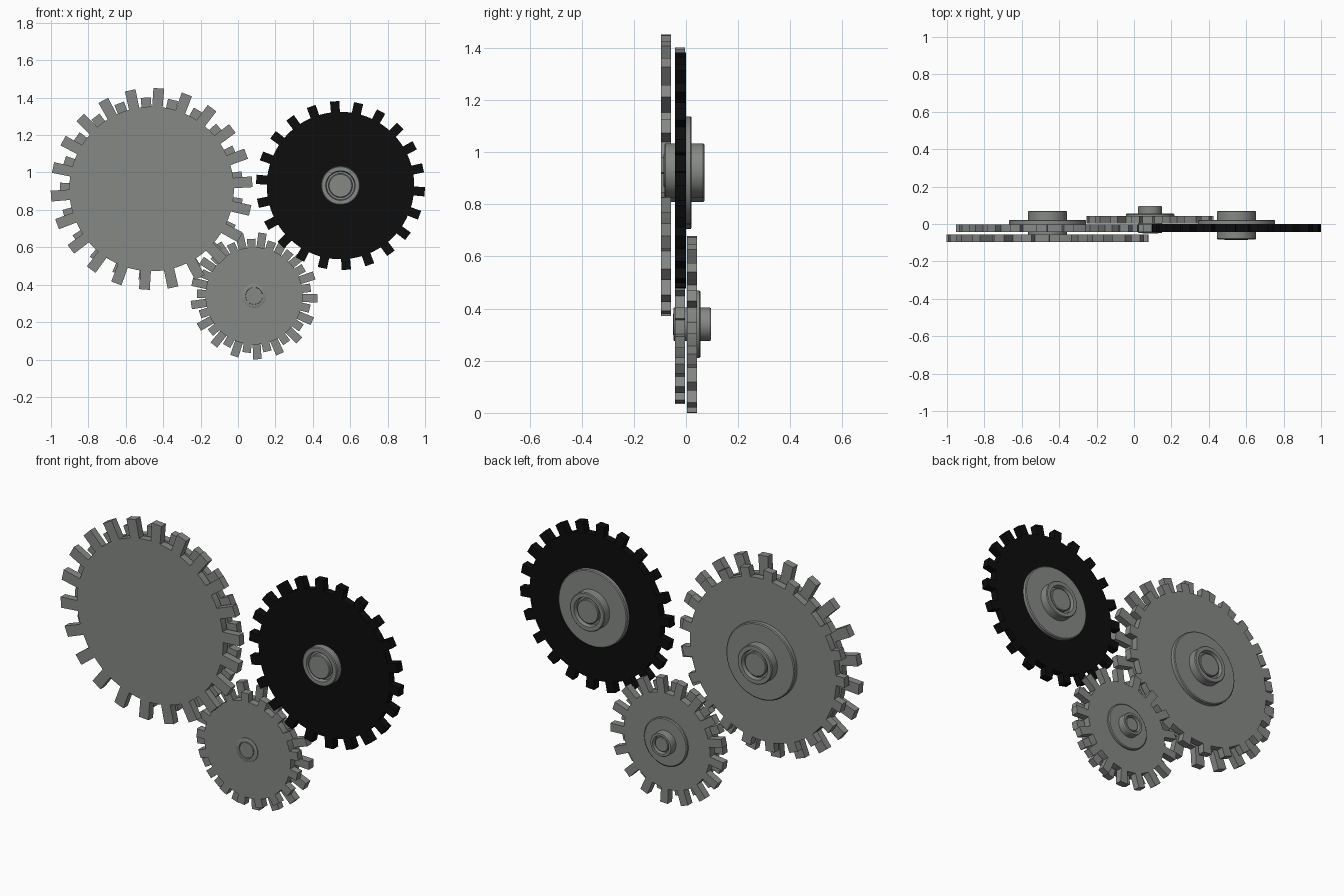
import bpy, bmesh
from math import sin, cos, pi, radians, asin

if "Cube" in bpy.data.objects:
    bpy.data.objects.remove(bpy.data.objects["Cube"])


def material(name, c):
    m = bpy.data.materials.new(name)
    m.diffuse_color = (*c, 1)
    m.use_nodes = True
    m.node_tree.nodes["Principled BSDF"].inputs["Base Color"].default_value = m.diffuse_color
    return m


STEEL = material("grey steel", (0.24, 0.25, 0.24))
BLACK = material("black", (0.004, 0.004, 0.004))


def finish(name, bm, mat, smooth=True):
    bmesh.ops.recalc_face_normals(bm, faces=bm.faces[:])
    me = bpy.data.meshes.new(name)
    bm.to_mesh(me)
    bm.free()
    ob = bpy.data.objects.new(name, me)
    bpy.context.collection.objects.link(ob)
    me.materials.append(mat)
    if smooth:
        bpy.ops.object.select_all(action='DESELECT')
        ob.select_set(True)
        bpy.context.view_layer.objects.active = ob
        bpy.ops.object.shade_smooth_by_angle(angle=radians(30))
    return ob


def gear(name, center, teeth, offset, root, tip, width, y0, y1, mat):
    """Toothed disc in the xz plane; offset is degrees clockwise from the top."""
    pts = []
    step = 2 * pi / teeth
    hr, ht = asin(width * 0.48 / root), asin(width * 0.5 / tip)
    for i in range(teeth):
        a = radians(offset) + i * step
        pts += [(root, a - hr), (tip, a - ht), (tip, a + ht), (root, a + hr)]
        gap = step - 2 * hr
        pts += [(root, a + hr + gap * k / 3) for k in (1, 2)]
    cx, cz = center
    bm = bmesh.new()
    rings = [[bm.verts.new((cx + r * sin(a), y, cz + r * cos(a))) for r, a in pts]
             for y in (y0, y1)]
    bm.faces.new(rings[0])
    bm.faces.new(rings[1])
    n = len(pts)
    for i in range(n):
        j = (i + 1) % n
        bm.faces.new((rings[0][i], rings[0][j], rings[1][j], rings[1][i]))
    return finish(name, bm, mat, False)


def lathe(name, center, profile, mat, segs=64):
    """Turn a (radius, y) profile about the y axis and cap both ends."""
    cx, cz = center
    bm = bmesh.new()
    rings = [[bm.verts.new((cx + r * sin(2 * pi * i / segs), y,
                            cz + r * cos(2 * pi * i / segs)))
              for i in range(segs)] for r, y in profile]
    bm.faces.new(rings[0])
    bm.faces.new(rings[-1])
    for a, b in zip(rings, rings[1:]):
        for i in range(segs):
            j = (i + 1) % segs
            bm.faces.new((a[i], a[j], b[j], b[i]))
    return finish(name, bm, mat)


def boss(r, y_base, y_end, pin_end):
    """Hub profile: outer collar, narrow groove and a shaft pin in the middle."""
    s = 1 if y_end > y_base else -1
    return [(r, y_base), (r, y_end - s * 0.004), (r * 0.96, y_end), (r * 0.76, y_end),
            (r * 0.72, y_end - s * 0.022), (r * 0.62, y_end - s * 0.022),
            (r * 0.62, pin_end - s * 0.003), (r * 0.58, pin_end)]


def flange(r, y0, y1):
    return [(r, y0), (r, y1 - 0.004), (r - 0.005, y1)]


LARGE, DARK, SMALL = (-0.462, 0.912), (0.548, 0.93), (0.086, 0.34)

# large double gear
gear("large_gear_front", LARGE, 22, 4.1, 0.44, 0.54, 0.058, -0.096, -0.057, STEEL)
gear("large_gear_back", LARGE, 21, -3.6, 0.44, 0.49, 0.055, -0.042, -0.003, STEEL)
lathe("large_gear_spacer", LARGE, [(0.104, -0.06), (0.104, -0.04)], STEEL)
lathe("large_gear_flange", LARGE, flange(0.206, -0.004, 0.022), STEEL)
lathe("large_gear_hub", LARGE, boss(0.104, 0.02, 0.07, 0.064), STEEL)

# black single gear with hubs on both sides
gear("black_gear", DARK, 22, 12.4, 0.394, 0.452, 0.05, -0.042, 0.0, BLACK)
lathe("black_gear_flange", DARK, flange(0.207, -0.002, 0.022), STEEL)
lathe("black_gear_back_hub", DARK, boss(0.104, 0.02, 0.07, 0.064), STEEL)
lathe("black_gear_front_hub", DARK, boss(0.104, -0.04, -0.082, -0.086), STEEL)

# small double gear
gear("small_gear_front", SMALL, 17, -3, 0.26, 0.306, 0.045, -0.042, -0.003, STEEL)
gear("small_gear_back", SMALL, 17, 7.6, 0.26, 0.34, 0.045, 0.003, 0.042, STEEL)
lathe("small_gear_spacer", SMALL, [(0.065, -0.005), (0.065, 0.005)], STEEL)
lathe("small_gear_flange", SMALL, flange(0.13, 0.04, 0.055), STEEL)
lathe("small_gear_back_hub", SMALL, boss(0.064, 0.05, 0.095, 0.088), STEEL)
lathe("small_gear_front_pin", SMALL,
      [(0.064, -0.04), (0.064, -0.046), (0.06, -0.048), (0.046, -0.048),
       (0.045, -0.044), (0.041, -0.044), (0.041, -0.05)], STEEL)
